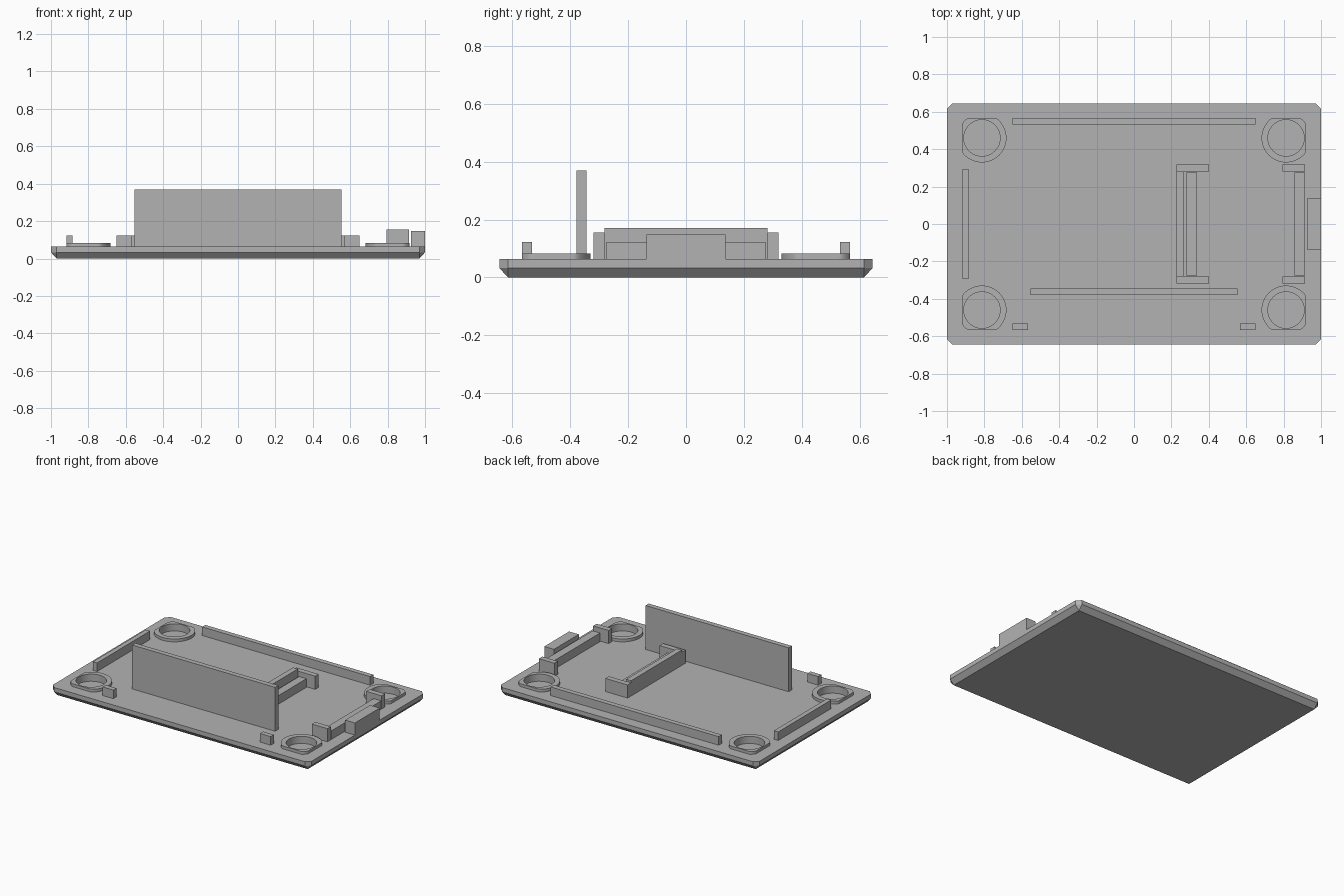
import bpy
import bmesh
from math import cos, sin, tau

old = bpy.data.objects.get("Cube")
if old:
    bpy.data.objects.remove(old, do_unlink=True)

grey = bpy.data.materials.new("plain_grey")
grey.use_nodes = True
GREY = (0.45, 0.45, 0.45, 1)
grey.diffuse_color = GREY
grey.node_tree.nodes["Principled BSDF"].inputs["Base Color"].default_value = GREY

HALF_X, HALF_Y, TOP, BEVEL = 1.0, 0.645, 0.063, 0.03
HOLE_X, HOLE_Y, HOLE_R, BOSS_R = 0.813, 0.46, 0.097, 0.131
SEGMENTS = 64


def finish(name, bm):
    bmesh.ops.recalc_face_normals(bm, faces=bm.faces)
    mesh = bpy.data.meshes.new(name)
    bm.to_mesh(mesh)
    bm.free()
    mesh.materials.append(grey)
    obj = bpy.data.objects.new(name, mesh)
    bpy.context.collection.objects.link(obj)
    return obj


def activate(obj):
    bpy.ops.object.select_all(action="DESELECT")
    obj.select_set(True)
    bpy.context.view_layer.objects.active = obj


def box(name, x0, x1, y0, y1, z1, z0=TOP):
    bm = bmesh.new()
    bmesh.ops.create_cube(bm, size=1)
    for v in bm.verts:
        v.co = ((x0 + x1) / 2 + v.co.x * (x1 - x0),
                (y0 + y1) / 2 + v.co.y * (y1 - y0),
                (z0 + z1) / 2 + v.co.z * (z1 - z0))
    return finish(name, bm)


def loft(name, loops, closed=False):
    """Join equal loops of points; cap the ends, or close into a ring."""
    bm = bmesh.new()
    rows = [[bm.verts.new(p) for p in loop] for loop in loops]
    pairs = list(zip(rows, rows[1:]))
    if closed:
        pairs.append((rows[-1], rows[0]))
    else:
        bm.faces.new(rows[0])
        bm.faces.new(rows[-1])
    for a, b in pairs:
        for i in range(len(a)):
            j = (i + 1) % len(a)
            bm.faces.new((a[i], a[j], b[j], b[i]))
    return finish(name, bm)


def circle(cx, cy, r, z):
    return [(cx + r * cos(tau * i / SEGMENTS), cy + r * sin(tau * i / SEGMENTS), z)
            for i in range(SEGMENTS)]


# Base plate: chamfered corners and a bevelled underside
def outline(z):
    pts = []
    for sx, sy in ((1, 1), (-1, 1), (-1, -1), (1, -1)):
        corner = [(sx * HALF_X, sy * (HALF_Y - BEVEL), z),
                  (sx * (HALF_X - BEVEL), sy * HALF_Y, z)]
        pts += corner if sx * sy > 0 else corner[::-1]
    return pts


underside = [(max(-HALF_X + BEVEL, min(HALF_X - BEVEL, x)),
              max(-HALF_Y + BEVEL, min(HALF_Y - BEVEL, y)), 0)
             for x, y, z in outline(0)]
base = loft("base_plate", [underside, outline(0.033), outline(TOP)])
weld = bmesh.new()
weld.from_mesh(base.data)
bmesh.ops.remove_doubles(weld, verts=weld.verts, dist=0.0001)
weld.to_mesh(base.data)
weld.free()

# Corner bosses, trimmed flat on their outer sides, with blind holes
for sx, side in ((-1, "right"), (1, "left")):
    for sy, end in ((-1, "front"), (1, "back")):
        cx, cy = sx * HOLE_X, sy * HOLE_Y

        def trimmed(z):
            return [(min(sx * x, 0.918) * sx, min(sy * y, 0.567) * sy, z)
                    for x, y, z in circle(cx, cy, BOSS_R, z)]

        boss = loft(f"{end}_{side}_boss",
                    [trimmed(TOP), trimmed(0.083),
                     circle(cx, cy, HOLE_R, 0.083), circle(cx, cy, HOLE_R, TOP)],
                    closed=True)
        activate(boss)
        bpy.ops.object.shade_smooth_by_angle()

        cutter = loft("hole_cutter", [circle(cx, cy, HOLE_R, 0.033),
                                      circle(cx, cy, HOLE_R, 0.2)])
        cutter.hide_render = True
        cut = base.modifiers.new("hole", "BOOLEAN")
        cut.operation = "DIFFERENCE"
        cut.solver = "EXACT"
        cut.object = cutter
        activate(base)
        bpy.ops.object.modifier_apply(modifier=cut.name)
        bpy.data.objects.remove(cutter, do_unlink=True)
activate(base)
bpy.ops.object.shade_smooth_by_angle(angle=0.35)

# Locating rails and pegs around the edge
RAIL = 0.123
box("back_rail", -0.65, 0.65, 0.532, 0.567, RAIL)
box("right_rail", -0.918, -0.885, -0.293, 0.293, RAIL)
box("front_right_peg", -0.65, -0.567, -0.567, -0.532, RAIL)
box("front_left_peg", 0.567, 0.65, -0.567, -0.532, RAIL)

# Tall divider wall
box("divider_wall", -0.553, 0.553, -0.379, -0.344, 0.37)

# Inner and outer board holders: a bar between two end brackets
for name, b0, b1, x0, x1 in (("inner", 0.228, 0.4, 0.28, 0.337),
                             ("outer", 0.795, 0.915, 0.857, 0.915)):
    box(f"{name}_support_bar", x0, x1, -0.275, 0.275, RAIL)
    box(f"{name}_front_bracket", b0, b1, -0.319, -0.281, 0.155)
    box(f"{name}_back_bracket", b0, b1, 0.281, 0.319, 0.155)
box("stop_wall", 0.228, 0.266, -0.281, 0.281, 0.17)

# Edge block that fills the port opening
box("port_block", 0.925, 1.0, -0.137, 0.137, 0.148)
